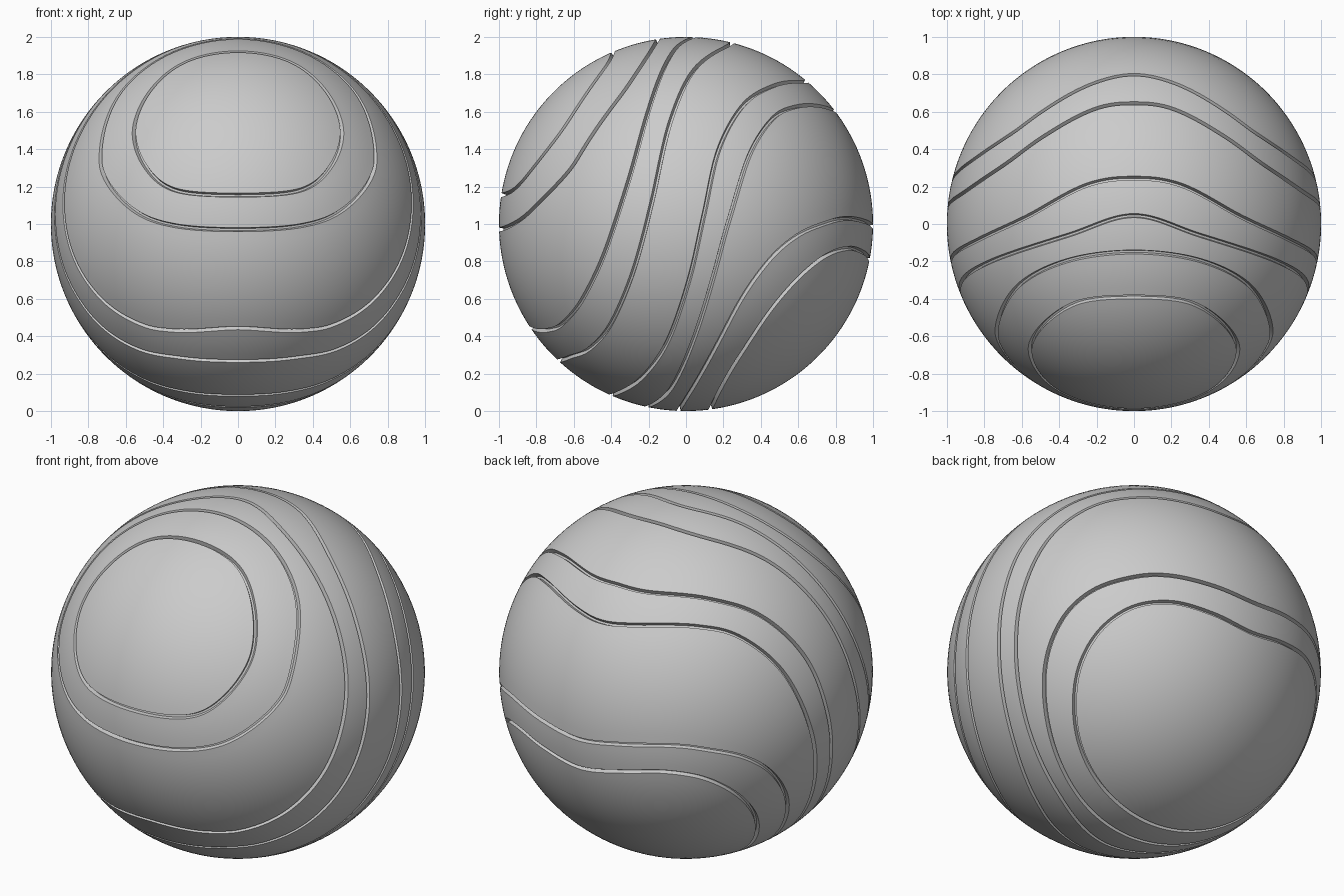
import bpy, bmesh, math
from mathutils import Vector

if "Cube" in bpy.data.objects:
    bpy.data.objects.remove(bpy.data.objects["Cube"])

HALF = 100          # segments along half a groove
WIDTH, DEPTH = 0.011, 0.024

# Groove loops as (y, z) side-view points; x follows from the unit sphere
LOOPS = [
    [(-.99, 1.155), (-.927, 1.18), (-.818, 1.3), (-.664, 1.5), (-.52, 1.716), (-.414, 1.866), (-.39, 1.92)],
    [(-1, .97), (-.944, .99), (-.836, 1.065), (-.669, 1.235), (-.55, 1.4), (-.33, 1.713), (-.195, 1.915), (-.15, 1.99)],
    [(-.83, .445), (-.75, .43), (-.67, .46), (-.556, .595), (-.43, .86), (-.305, 1.24), (-.2, 1.61), (-.06, 1.934),
     (.045, 2)],
    [(-.68, .27), (-.63, .285), (-.52, .33), (-.4, .47), (-.28, .755), (-.18, 1.13), (-.08, 1.56), (.04, 1.82),
     (.21, 1.946), (.245, 1.97)],
    [(-.4, .09), (-.355, .10), (-.25, .165), (-.107, .355), (.016, .7), (.096, 1.05), (.176, 1.4), (.31, 1.64),
     (.47, 1.74), (.62, 1.76), (.645, 1.764)],
    [(-.21, .022), (-.08, .12), (.04, .38), (.15, .73), (.23, 1.02), (.34, 1.37), (.47, 1.57), (.6, 1.63),
     (.76, 1.62), (.80, 1.605)],
    [(-.04, 0), (0, .065), (.12, .27), (.28, .57), (.44, .8), (.6, .94), (.765, 1.01), (.87, 1.03), (.968, 1.01),
     (1, .985)],
    [(.13, .01), (.165, .08), (.26, .25), (.417, .49), (.58, .69), (.74, .825), (.87, .87), (.955, .845), (.975, .81)],
]


def mirror(p):
    return Vector((-p.x, p.y, p.z))


def closed_loop(points):
    """Smooth curve on the sphere, evenly spaced, mirrored across x = 0."""
    p = []
    for i, (y, z) in enumerate(points):
        x = 0 if i in (0, len(points) - 1) else math.sqrt(max(0, 1 - y * y - (z - 1) ** 2))
        p.append(Vector((x, y, z - 1)).normalized())
    p = [mirror(p[1])] + p + [mirror(p[-2])]
    fine = []
    for a, b, c, d in zip(p, p[1:], p[2:], p[3:]):
        for k in range(40):
            t = k / 40
            q = 2 * b + (c - a) * t + (2 * a - 5 * b + 4 * c - d) * t * t + (3 * b - a - 3 * c + d) * t ** 3
            fine.append(q.normalized())
    fine.append(p[-2])
    dist = [0]
    for a, b in zip(fine, fine[1:]):
        dist.append(dist[-1] + (b - a).length)
    half, j = [], 0
    for i in range(HALF + 1):
        s = dist[-1] * i / HALF
        while j < len(dist) - 2 and dist[j + 1] < s:
            j += 1
        f = (s - dist[j]) / (dist[j + 1] - dist[j])
        half.append(fine[j].lerp(fine[j + 1], f).normalized())
    return half + [mirror(q) for q in half[-2:0:-1]]


def offset(loop, d):
    n = len(loop)
    return [(q + q.cross(loop[(i + 1) % n] - loop[i - 1]).normalized() * d).normalized()
            for i, q in enumerate(loop)]


def between(a, b, t):
    return [p.lerp(q, t).normalized() for p, q in zip(a, b)]


def scaled(loop, r):
    return [q * r for q in loop]


loops = [closed_loop(pts) for pts in LOOPS]
front_pole = sum(loops[0], Vector()).normalized()
back_pole = sum(loops[-1], Vector()).normalized()
n = len(loops[0])

# Side of the loop that faces the front pole
test = offset(loops[0], .01)[0]
sign = 1 if (test - front_pole).length < (loops[0][0] - front_pole).length else -1

# Rings from the front cap to the back cap, dipping in at each groove
rings = []
previous = [front_pole] * n
for i, loop in enumerate(loops):
    lip = offset(loop, sign * WIDTH)
    steps = 14 if i == 0 else (5 if i % 2 else 12)
    rings += [between(previous, lip, k / steps) for k in range(1, steps + 1)]
    rings.append(scaled(offset(loop, sign * WIDTH * .5), 1 - DEPTH))
    rings.append(scaled(offset(loop, -sign * WIDTH * .5), 1 - DEPTH))
    previous = offset(loop, -sign * WIDTH)
    rings.append(previous)
rings += [between(previous, [back_pole] * n, k / 16) for k in range(1, 16)]

# Grooved ball mesh
bm = bmesh.new()
up = Vector((0, 0, 1))
grid = [[bm.verts.new(q + up) for q in ring] for ring in rings]
for a, b in zip(grid, grid[1:]):
    for i in range(n):
        j = (i + 1) % n
        bm.faces.new((a[i], a[j], b[j], b[i]))
for ring, pole in ((grid[0], front_pole), (grid[-1], back_pole)):
    tip = bm.verts.new(pole + up)
    for i in range(n):
        bm.faces.new((ring[i], ring[(i + 1) % n], tip))
bmesh.ops.recalc_face_normals(bm, faces=bm.faces)
mesh = bpy.data.meshes.new("grooved_ball")
bm.to_mesh(mesh)
bm.free()
ball = bpy.data.objects.new("grooved_ball", mesh)
bpy.context.collection.objects.link(ball)
bpy.context.view_layer.objects.active = ball
ball.select_set(True)
bpy.ops.object.shade_smooth_by_angle(angle=math.radians(30))
